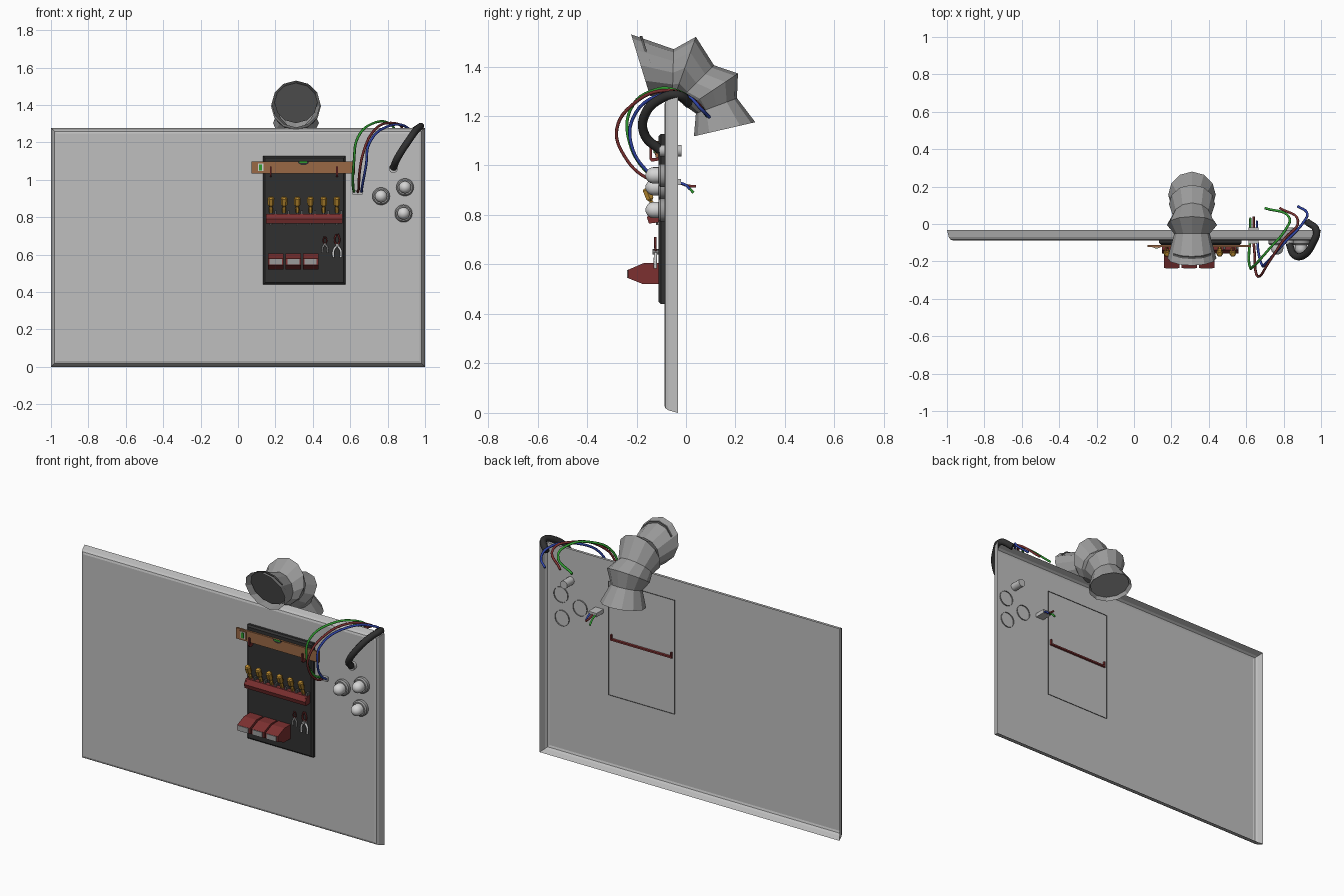
import bpy, bmesh, math
from mathutils import Vector

if "Cube" in bpy.data.objects:
    bpy.data.objects.remove(bpy.data.objects["Cube"])


def mat(name, r, g, b):
    m = bpy.data.materials.new(name)
    m.diffuse_color = (r, g, b, 1)
    m.use_nodes = True
    m.node_tree.nodes["Principled BSDF"].inputs["Base Color"].default_value = m.diffuse_color
    return m


PANEL = mat("panel grey", .52, .52, .52)
DUCT = mat("duct grey", .33, .33, .33)
INNER = mat("dark grey", .10, .10, .10)
BLACK = mat("black", .03, .03, .03)
RED = mat("dark red", .20, .03, .03)
AMBER = mat("amber", .50, .26, .03)
WOOD = mat("brown", .32, .14, .06)
GREEN = mat("green", .03, .33, .03)
BLUE = mat("blue", .03, .06, .40)
LIGHT = mat("light grey", .66, .66, .66)


def mesh(name, verts, faces, m, smooth=None):
    me = bpy.data.meshes.new(name)
    me.from_pydata([tuple(v) for v in verts], [], faces)
    bm = bmesh.new()
    bm.from_mesh(me)
    bmesh.ops.recalc_face_normals(bm, faces=bm.faces)
    bm.to_mesh(me)
    bm.free()
    me.materials.append(m)
    ob = bpy.data.objects.new(name, me)
    bpy.context.collection.objects.link(ob)
    if smooth:
        bpy.ops.object.select_all(action='DESELECT')
        ob.select_set(True)
        bpy.context.view_layer.objects.active = ob
        bpy.ops.object.shade_smooth_by_angle(angle=math.radians(smooth))
    return ob


def loft(name, rings, m, cap0=True, cap1=True, smooth=None):
    n = len(rings[0])
    verts = [v for r in rings for v in r]
    faces = [(k * n + i, k * n + (i + 1) % n, (k + 1) * n + (i + 1) % n, (k + 1) * n + i)
             for k in range(len(rings) - 1) for i in range(n)]
    if cap0:
        faces.append(tuple(range(n))[::-1])
    if cap1:
        faces.append(tuple(range(len(verts) - n, len(verts))))
    return mesh(name, verts, faces, m, smooth)


def tray(name, x0, x1, z0, z1, prof, m):
    """Open-backed sheet: profile of (inset, y) from rear lip to front face."""
    rings = [[(x0 + d, y, z0 + d), (x1 - d, y, z0 + d), (x1 - d, y, z1 - d), (x0 + d, y, z1 - d)]
             for d, y in prof]
    return loft(name, rings, m, cap0=False)


def box(name, x, y, z, m):
    rings = [[(x[0], v, z[0]), (x[1], v, z[0]), (x[1], v, z[1]), (x[0], v, z[1])] for v in y]
    return loft(name, rings, m)


def prism(name, x0, x1, prof, m):
    """Side profile of (y, z) points extruded along x."""
    return loft(name, [[(x, y, z) for y, z in prof] for x in (x0, x1)], m)


def turned(name, p0, p1, prof, n, m, cap0=True, cap1=True, smooth=None):
    """Lathe between two points; profile of (fraction along axis, radius)."""
    p0, p1 = Vector(p0), Vector(p1)
    q = (p1 - p0).to_track_quat('Z', 'Y')
    rings = [[p0.lerp(p1, t) + q @ Vector((r * math.cos(2 * math.pi * i / n),
                                           r * math.sin(2 * math.pi * i / n), 0))
              for i in range(n)] for t, r in prof]
    return loft(name, rings, m, cap0, cap1, smooth)


def tube(name, pts, r, m, res=3):
    cu = bpy.data.curves.new(name, 'CURVE')
    cu.dimensions = '3D'
    cu.bevel_depth, cu.bevel_resolution, cu.resolution_u = r, res, 6
    cu.use_fill_caps = True
    sp = cu.splines.new('BEZIER')
    sp.bezier_points.add(len(pts) - 1)
    for b, p in zip(sp.bezier_points, pts):
        b.co = p
        b.handle_left_type = b.handle_right_type = 'AUTO'
    cu.materials.append(m)
    ob = bpy.data.objects.new(name, cu)
    bpy.context.collection.objects.link(ob)
    return ob


# wall panel and tool board, both open at the back
tray("wall_panel", -1, 1, 0, 1.277, [(0, -.033), (.010, -.070), (.018, -.083), (.03, -.087)], PANEL)
tray("tool_board", .135, .575, .44, 1.127, [(0, -.083), (0, -.102), (.01, -.112)], BLACK)

# bent duct: each ring is upper (y, z) and lower (y, z) of a circle
duct_ends = [(-.222, 1.53, -.145, 1.28), (-.05, 1.47, -.055, 1.28), (.04, 1.52, -.05, 1.268),
             (.113, 1.405, -.03, 1.262), (.21, 1.372, .005, 1.235),
             (.206, 1.272, .04, 1.21), (.28, 1.175, .032, 1.118)]


def duct_ring(e, s=1.0, shift=(0, 0)):
    a, b = Vector((.31, e[0], e[1])), Vector((.31, e[2], e[3]))
    c, up = (a + b) / 2, (a - b) / 2 * s
    c += Vector((0, *shift))
    side = Vector((up.length, 0, 0))
    return [c + up * math.cos(math.tau * (i / 12)) + side * math.sin(math.tau * (i / 12)) for i in range(12)]


loft("bent_duct", [duct_ring(e) for e in duct_ends], DUCT, False, False)
loft("duct_front_inside", [duct_ring(duct_ends[0], .88, (.03, .008)),
                           duct_ring(duct_ends[0], .86, (.04, .01))], INNER)
loft("duct_rear_inside", [duct_ring(duct_ends[-1], .9, (-.006, .02)),
                          duct_ring(duct_ends[-1], .88, (-.01, .03))], DUCT)

# spirit level with vials and its two hooks
box("level_bar", (.073, .625), (-.123, -.112), (1.033, 1.098), WOOD)
box("level_end_vial_frame", (.098, .142), (-.126, -.122), (1.042, 1.09), WOOD)
box("level_end_vial_window", (.106, .136), (-.128, -.124), (1.046, 1.086), LIGHT)
box("level_end_vial", (.113, .129), (-.131, -.126), (1.05, 1.082), GREEN)
arc = [(.35 + .03 * math.cos(math.pi * i / 8), 1.098 - .02 * math.sin(math.pi * i / 8)) for i in range(9)]
loft("level_top_notch", [[(x, y, z) for x, z in arc] for y in (-.126, -.122)], BLACK)
box("level_top_vial", (.33, .37), (-.128, -.124), (1.09, 1.099), GREEN)
for x in (.175, .53):
    prism("level_hook", x - .005, x + .005,
          [(-.11, 1.02), (-.14, 1.015), (-.147, 1.025), (-.147, 1.07), (-.138, 1.07),
           (-.138, 1.03), (-.11, 1.032)], RED)

# screwdriver rack
prism("screwdriver_rack", .15, .56, [(-.076, .775), (-.15, .765), (-.158, .79), (-.14, .818),
                                     (-.11, .818), (-.11, .79), (-.076, .785)], RED)
for x in (.152, .552):
    box("rack_end", (x, x + .007), (-.15, -.076), (.775, .81), RED)
for i in range(6):
    x = .176 + .0705 * i
    turned("screwdriver_handle", (x, -.130, .825), (x, -.162, .908),
           [(0, .010), (.25, .011), (.38, .008), (.5, .017), (.92, .018), (1, .012)], 6, AMBER)
    turned("screwdriver_shaft", (x, -.116, .76), (x, -.131, .83), [(0, .005), (1, .005)], 6, DUCT)
    box("screwdriver_clip", (x + .018, x + .03), (-.135, -.112), (.815, .835), INNER)

# parts bins with grey fronts
for x0, x1 in ((.16, .243), (.255, .337), (.347, .43)):
    prism("parts_bin", x0, x1, [(-.11, .52), (-.172, .52), (-.235, .545), (-.235, .578),
                                (-.172, .605), (-.11, .605)], RED)
    box("bin_front_plate", (x0 + .009, x1 - .009), (-.239, -.234), (.546, .577), DUCT)

# two pliers hanging on the board
for x, z, s in ((.465, .655, .75), (.53, .65, 1.1)):
    turned("pliers_pivot", (x, -.112, z), (x, -.136, z), [(0, .009 * s), (1, .009 * s)], 8, DUCT)
    for k in (-1, 1):
        tube("pliers_grip", [(x, -.122, z), (x + k * .012 * s, -.124, z + .022 * s),
                             (x + k * .004 * s, -.124, z + .055 * s)], .0045 * s, RED, 1)
        tube("pliers_leg", [(x, -.122, z), (x + k * .017 * s, -.124, z - .025 * s),
                            (x + k * .018 * s, -.124, z - .06 * s)], .006 * s, LIGHT, 1)

# three domed lamps, sockets open behind the panel
for x, z in ((.765, .912), (.893, .960), (.885, .820)):
    turned("lamp_socket", (x, -.08, z), (x, -.112, z),
           [(0, .047), (.75, .047), (1, .04)], 20, DUCT, False, True, 35)
    turned("lamp_dome", (x, -.110, z), (x, -.163, z),
           [(0, .033), (.45, .033), (.7, .029), (.88, .02), (1, .008)], 20, LIGHT, True, True, 50)

# hose with its wall nipple
turned("hose_nipple", (.83, -.108, 1.06), (.83, -.018, 1.06), [(0, .024), (1, .024)], 14, PANEL, smooth=35)
tube("black_hose", [(.83, -.105, 1.063), (.855, -.165, 1.12), (.91, -.166, 1.206), (.955, -.105, 1.268),
                    (.975, -.035, 1.285), (.925, .012, 1.25)], .019, BLACK)

# cable connector and wires over the panel edge
box("cable_connector", (.612, .666), (-.105, -.02), (.922, .945), PANEL)
tube("green_wire", [(.62, -.10, .935), (.615, -.15, .965), (.62, -.23, 1.10), (.64, -.225, 1.225),
                    (.73, -.125, 1.305), (.81, -.03, 1.30), (.83, .035, 1.26), (.70, .085, 1.20)], .007, GREEN, 1)
tube("red_wire", [(.64, -.10, .935), (.645, -.16, .95), (.65, -.25, 1.04), (.67, -.28, 1.145),
                  (.72, -.206, 1.254), (.80, -.085, 1.303), (.877, .016, 1.275), (.78, .085, 1.205)], .007, RED, 1)
tube("blue_wire", [(.66, -.10, .935), (.665, -.15, .97), (.685, -.22, 1.08), (.70, -.215, 1.19),
                   (.80, -.105, 1.285), (.91, .015, 1.275), (.925, .06, 1.23), (.875, .095, 1.195)], .007, BLUE, 1)
for x, z, y, m in ((.622, .89, .03, GREEN), (.64, .915, .04, RED), (.657, .905, .015, BLUE)):
    tube("rear_wire_end", [(x, -.03, .932), (x, 0, .92), (x, y, z)], .006, m, 1)
